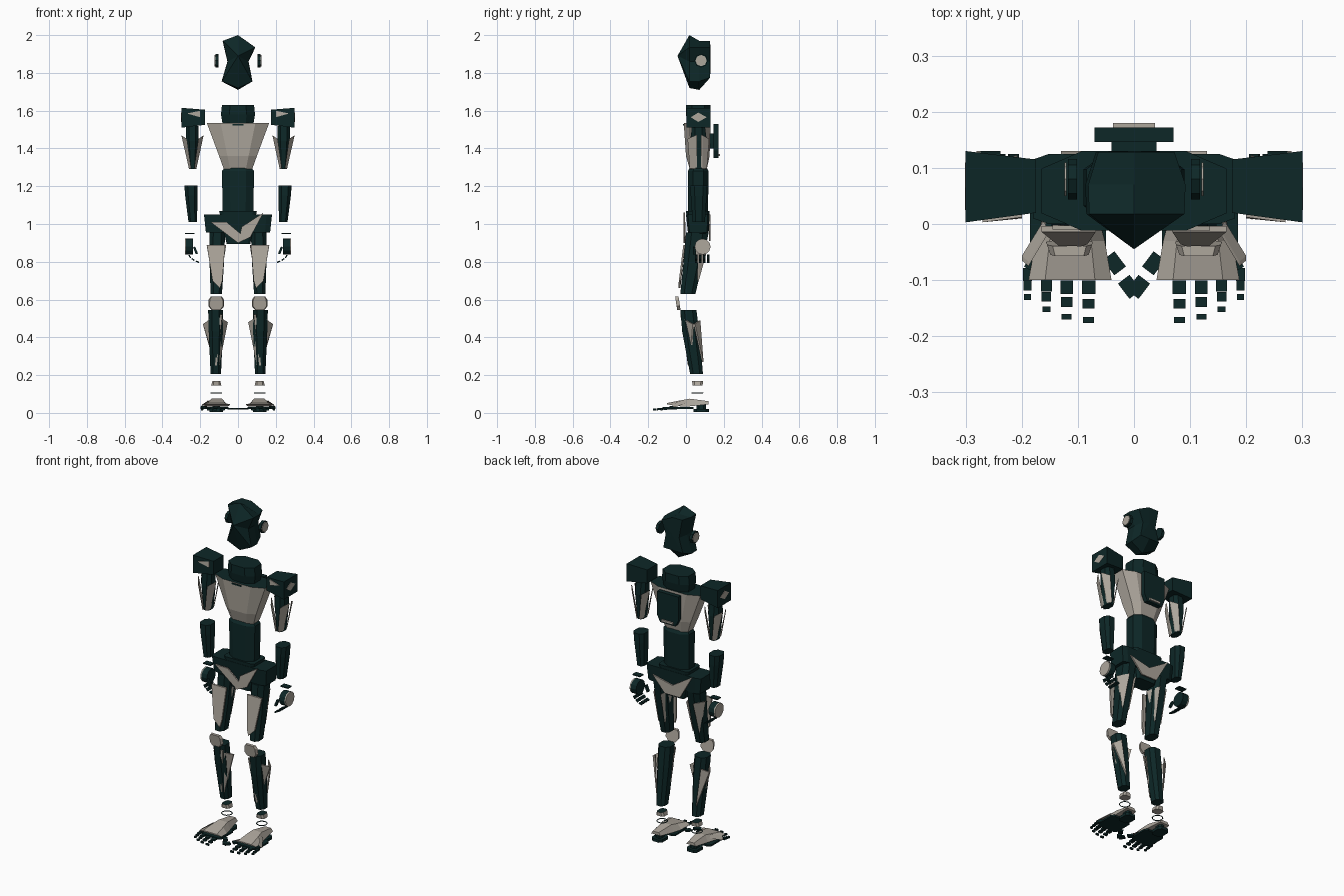
import bpy, bmesh, math
from mathutils import Vector, Matrix

if "Cube" in bpy.data.objects:
    bpy.data.objects.remove(bpy.data.objects["Cube"])


def material(name, rgb):
    m = bpy.data.materials.new(name)
    m.diffuse_color = (*rgb, 1)
    m.use_nodes = True
    m.node_tree.nodes["Principled BSDF"].inputs["Base Color"].default_value = m.diffuse_color
    return m


DARK = material("dark teal", (0.004, 0.02, 0.02))
LIGHT = material("warm grey", (0.42, 0.385, 0.335))


def finish(name, bm, mats):
    bmesh.ops.recalc_face_normals(bm, faces=bm.faces)
    me = bpy.data.meshes.new(name)
    bm.to_mesh(me)
    bm.free()
    for m in mats:
        me.materials.append(m)
    ob = bpy.data.objects.new(name, me)
    bpy.context.collection.objects.link(ob)
    return ob


def loft(name, rings, mat, top_mat=None):
    """Closed skin through rings of equal point count."""
    bm = bmesh.new()
    vs = [[bm.verts.new(p) for p in r] for r in rings]
    n = len(vs[0])
    for a, b in zip(vs, vs[1:]):
        for i in range(n):
            j = (i + 1) % n
            bm.faces.new((a[i], a[j], b[j], b[i]))
    bm.faces.new(vs[0])
    cap = bm.faces.new(vs[-1])
    if top_mat:
        cap.material_index = 1
    return finish(name, bm, [mat, top_mat] if top_mat else [mat])


def ring(x0, x1, y0, y1, z, c=0.25):
    """Chamfered rectangle at height z; c is the corner cut as a share of the size."""
    a, b = (x1 - x0) * c, (y1 - y0) * c
    if c == 0:
        return [(x0, y0, z), (x1, y0, z), (x1, y1, z), (x0, y1, z)]
    return [(x0 + a, y0, z), (x1 - a, y0, z), (x1, y0 + b, z), (x1, y1 - b, z),
            (x1 - a, y1, z), (x0 + a, y1, z), (x0, y1 - b, z), (x0, y0 + b, z)]


def limb(name, s, sections, mat, c=0.25, top_mat=None):
    rings = [[(s * x, y, z) for x, y, z in ring(*q, c)] for q in sections]
    return loft(name, rings, mat, top_mat)


def plate(name, s, pts, mat, t=0.008):
    """Thin plate from 3D corner points, thickened along y."""
    a = [(s * x, y, z) for x, y, z in pts]
    return loft(name, [a, [(x, y + t, z) for x, y, z in a]], mat)


def block(name, centre, size, mat, rot=0, axis='Z'):
    bm = bmesh.new()
    bmesh.ops.create_cube(bm, size=1)
    bm.transform(Matrix.Translation(centre) @ Matrix.Rotation(rot, 4, axis)
                 @ Matrix.Diagonal((*size, 1)))
    return finish(name, bm, [mat])


def disc(name, centre, r, depth, mat, r2=None, sides=12, axis='Y'):
    bm = bmesh.new()
    bmesh.ops.create_cone(bm, cap_ends=True, segments=sides, radius1=r,
                          radius2=r if r2 is None else r2, depth=depth)
    bm.transform(Matrix.Translation(centre) @ Matrix.Rotation(math.pi / 2, 4, axis))
    return finish(name, bm, [mat])


# Head: pinched outline, pointed face, flat back
front = [(0, 2.0), (.09, 1.935), (.055, 1.86), (.075, 1.755),
         (0, 1.72), (-.085, 1.755), (-.055, 1.86), (-.08, 1.97)]
bm = bmesh.new()
fv = [bm.verts.new((x, .018, z)) for x, z in front]
mv = [bm.verts.new((x * 1.02, .07, min(z, 1.97) if z > 1.73 else 1.71)) for x, z in front]
bv = [bm.verts.new((x * .8, .128, min(max(z, 1.775), 1.97))) for x, z in front]
nose, rear = bm.verts.new((0, -.045, 1.89)), bm.verts.new((0, .13, 1.87))
for i in range(8):
    j = (i + 1) % 8
    bm.faces.new((nose, fv[i], fv[j]))
    bm.faces.new((fv[i], mv[i], mv[j], fv[j]))
    bm.faces.new((mv[i], bv[i], bv[j], mv[j]))
    bm.faces.new((rear, bv[j], bv[i]))
finish("head", bm, [DARK])

# Neck, chest shell, waist
limb("neck", 1, [(-.08, .08, .01, .12, 1.52), (-.09, .09, 0, .13, 1.58),
                 (-.085, .085, .0, .13, 1.63)], DARK)
limb("chest", 1, [(-.075, .075, .02, .11, 1.29), (-.1, .1, .0, .125, 1.36),
                  (-.165, .165, -.012, .13, 1.535)], LIGHT, .22, DARK)
limb("waist", 1, [(-.08, .08, .01, .115, 1.0), (-.085, .085, .01, .12, 1.28),
                  (-.07, .07, .02, .11, 1.30)], DARK)
block("chest_slot", (0, -.013, 1.525), (.06, .006, .008), DARK)

# Back pack with its thin cover
limb("back_pack", 1, [(-.05, .05, .146, .172, 1.35), (-.07, .07, .146, .172, 1.39),
                      (-.07, .07, .146, .172, 1.53)], DARK, 0)
block("pack_cover", (0, .176, 1.365), (.075, .008, .012), LIGHT)
block("pack_mount", (0, .137, 1.44), (.08, .02, .08), DARK)

# Pelvis, crotch and angled trim
limb("pelvis", 1, [(-.17, .17, .01, .12, .955), (-.18, .18, 0, .125, 1.05)], DARK, .08)
limb("crotch", 1, [(-.06, .065, .015, .11, .895), (-.1, .1, .0, .125, 1.07)], DARK, .1)
plate("front_trim_left", 1, [(-.145, -.01, 1.01), (0, -.012, .9),
                             (.03, -.012, .935), (-.06, -.012, 1.01)], LIGHT)
plate("front_trim_right", 1, [(.0, -.012, .9), (.065, -.012, .93),
                              (.135, -.012, 1.06), (.02, -.012, .985)], LIGHT)
plate("back_trim", 1, [(-.13, .122, 1.05), (0, .122, .97), (.13, .122, 1.0),
                       (.05, .122, .91), (-.05, .122, .91)], LIGHT)

for s, side in ((-1, "left"), (1, "right")):
    def nm(part):
        return f"{side}_{part}"

    # Ear pods
    disc(nm("ear"), (s * .11, .08, 1.865), .036, .016, DARK, sides=8)
    disc(nm("ear_cover"), (s * .122, .08, 1.865), .03, .004, LIGHT, sides=8)

    # Shoulder, flaring outward
    loft(nm("shoulder"), [
        [(s * .175, y, z) for y, z in ((.02, 1.525), (.115, 1.525), (.115, 1.605), (.02, 1.605))],
        [(s * .30, y, z) for y, z in ((.003, 1.51), (.13, 1.51), (.13, 1.615), (.003, 1.615))]], DARK)
    loft(nm("shoulder_badge"), [
        [(s * x, y, z) for y, z in ((.025, 1.565), (.065, 1.54), (.11, 1.565), (.065, 1.59))]
        for x in (.298, .3015)], LIGHT)
    plate(nm("shoulder_trim"), s, [(.2, .01, 1.565), (.27, .003, 1.585), (.2, .012, 1.6)], LIGHT)

    # Upper arm with side wings
    limb(nm("upper_arm"), s, [(.22, .26, .035, .1, 1.29), (.208, .275, .025, .11, 1.44),
                              (.208, .275, .03, .1, 1.52)], DARK)
    for y in (.008, .115):
        for x, label in ((.30, "outer"), (.182, "inner")):
            k = 1 if x > .24 else -1
            plate(nm(f"arm_wing_{label}_{'front' if y < .05 else 'back'}"), s,
                  [(x, .05 if y < .05 else .08, 1.47), (.24 + k * .03, y, 1.45),
                   (.24 + k * .008, y + .012 * (1 if y < .05 else -1), 1.295),
                   (.24 + k * .02, .05 if y < .05 else .08, 1.295)], LIGHT)

    # Forearm
    limb(nm("forearm"), s, [(.217, .262, .035, .1, 1.01), (.214, .28, .025, .11, 1.15),
                            (.214, .284, .025, .11, 1.205)], DARK)

    # Hand: round palm, light back, curled fingers
    disc(nm("palm"), (s * .256, .088, .88), .042, .036, DARK)
    disc(nm("hand_back"), (s * .277, .088, .88), .042, .008, LIGHT)
    block(nm("wrist"), (s * .255, .088, .95), (.05, .035, .006), DARK)
    for f in range(4):
        y = .055 + f * .021
        for x, z, tilt in ((.255, .828, .5), (.238, .812, .9), (.215, .8, 1.2)):
            block(nm(f"finger_{f}"), (s * x, y, z), (.007, .014, .018), DARK, s * tilt, 'Y')
    block(nm("thumb"), (s * .225, .045, .86), (.012, .016, .04), DARK, s * .4, 'Y')

    # Thigh leaning forward, with cover plates
    limb(nm("thigh"), s, [(.085, .145, -.03, .05, .63), (.075, .15, -.015, .085, .78),
                          (.068, .152, .0, .12, .955)], DARK)
    plate(nm("thigh_plate"), s, [(.165, -.014, .89), (.068, -.014, .89), (.083, -.036, .7),
                                 (.095, -.04, .66), (.135, -.038, .7)], LIGHT, .01)
    plate(nm("thigh_back_inner"), s, [(.062, .03, .89), (.085, .112, .89), (.092, .06, .7)], LIGHT)
    plate(nm("thigh_back_outer"), s, [(.166, .05, .89), (.13, .112, .89), (.135, .06, .7)], LIGHT)

    # Knee cap
    loft(nm("knee"), [[(s * (.115 + x * k), y + (z - .58) * -.15, z) for x, z in
                       ((-.025, .545), (.025, .545), (.042, .565), (.04, .6),
                        (.03, .615), (-.03, .615), (-.04, .6), (-.042, .565))]
                      for k, y in ((.85, -.052), (1, -.034))], LIGHT)

    # Shin with calf wings and a front stripe
    limb(nm("shin"), s, [(.09, .145, .022, .09, .205), (.08, .155, -.02, .07, .43),
                         (.08, .158, -.03, .055, .545)], DARK)
    plate(nm("calf_wing_outer"), s, [(.186, .035, .47), (.15, -.012, .495), (.118, .018, .25)], LIGHT)
    plate(nm("calf_wing_inner"), s, [(.054, .035, .48), (.085, -.012, .5), (.1, .01, .25)], LIGHT)
    plate(nm("shin_stripe"), s, [(.083, -.026, .52), (.095, -.03, .52),
                                 (.122, .012, .25), (.112, .01, .25)], LIGHT)
    plate(nm("calf_back_outer"), s, [(.186, .04, .47), (.15, .068, .49), (.13, .085, .27)], LIGHT)

    # Ankle block and hoop
    limb(nm("ankle"), s, [(.088, .142, .035, .088, .145), (.094, .136, .032, .09, .168)],
         LIGHT, .2, DARK)
    bpy.ops.mesh.primitive_torus_add(location=(s * .115, .06, .106), major_radius=.029,
                                     minor_radius=.003, major_segments=12, minor_segments=4)
    hoop = bpy.context.object
    hoop.name = nm("ankle_hoop")
    hoop.data.materials.append(DARK)

    # Foot: sloped cover, sole, heel pad
    sections = ((-.1, .04, .188, .045, .052), (-.03, .052, .175, .035, .066),
                (.02, .065, .16, .035, .075), (.118, .085, .148, .045, .062))
    loft(nm("foot"), [[(s * a, y, z0), (s * b, y, z0), (s * (b * .8 + a * .2), y, z1),
                       (s * (a * .8 + b * .2), y, z1)] for y, a, b, z0, z1 in sections], LIGHT)
    plate(nm("foot_cuff"), s, [(.16, 0, .055), (.2, -.065, .03), (.188, -.075, .045),
                               (.155, -.02, .068)], LIGHT)
    limb(nm("sole"), s, [(.05, .185, -.095, .04, .02), (.05, .185, -.095, .04, .03)], DARK, .12)
    limb(nm("heel"), s, [(.08, .15, .04, .122, .004), (.08, .15, .04, .122, .02)], DARK, .2)
    limb(nm("heel_post"), s, [(.095, .135, .055, .105, .02), (.095, .135, .055, .105, .046)], DARK)

    # Toes: three segments each
    for t, (x, y, step, w) in enumerate(((.081, -.113, .029, .024), (.12, -.113, .026, .022),
                                         (.156, -.108, .022, .019), (.19, -.09, .02, .016))):
        for k in range(3):
            block(nm(f"toe_{t}_{k}"), (s * x, y - k * step, .025 - .004 * k),
                  (w - .002 * k, .024 - .007 * k, .01), DARK)
    block(nm("outer_joint"), (s * .18, -.07, .03), (.022, .026, .014), DARK, s * .5)
    # Inward big toe
    for k, (x, y) in enumerate(((.035, -.07), (.008, -.112))):
        block(nm(f"big_toe_{k}"), (s * x, y, .022), (.026, .034, .01), DARK, s * -.65)
